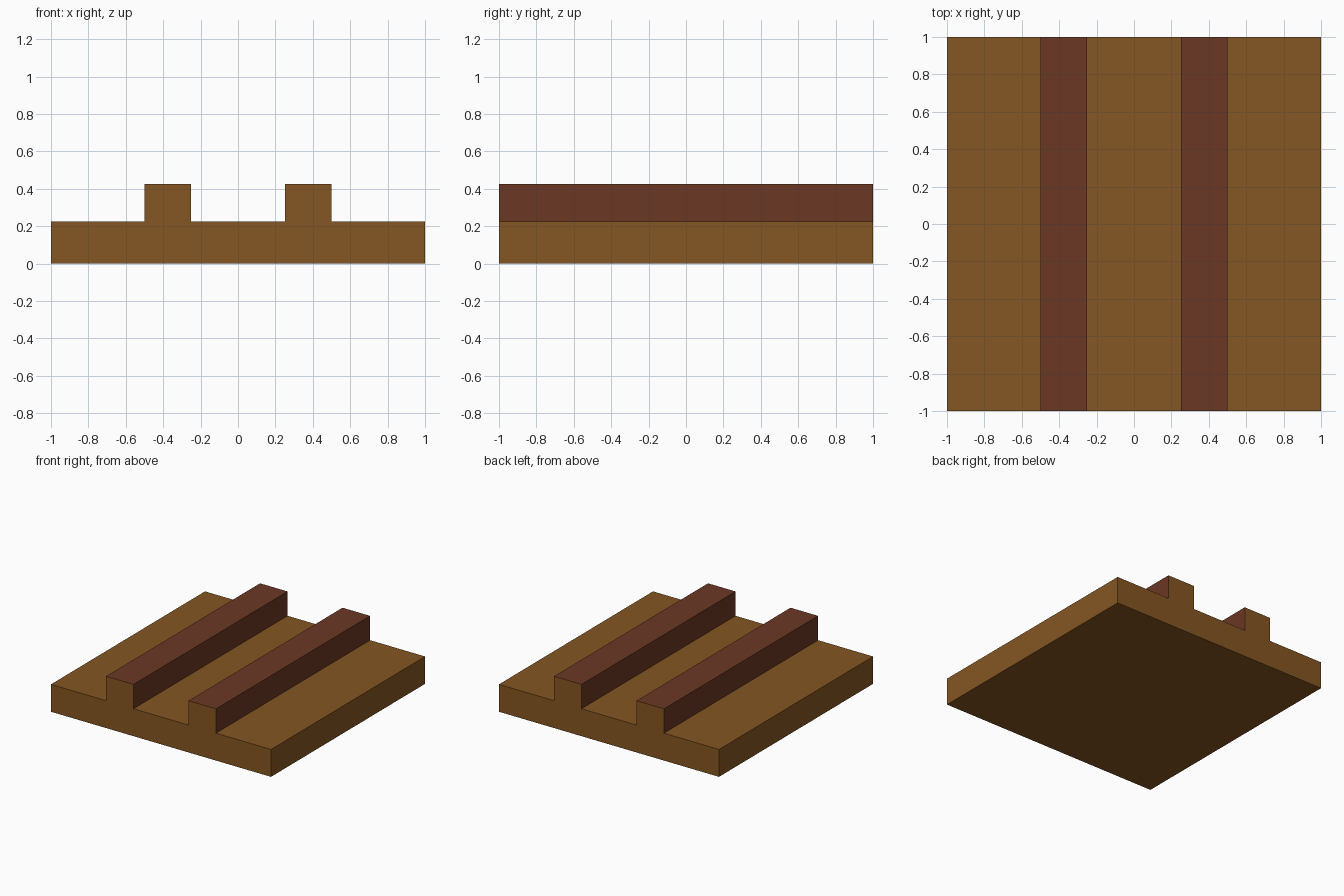
import bpy
import bmesh

cube = bpy.data.objects.get("Cube")
if cube:
    bpy.data.objects.remove(cube, do_unlink=True)


def make_material(name, color):
    mat = bpy.data.materials.new(name)
    mat.use_nodes = True
    mat.diffuse_color = color
    mat.node_tree.nodes["Principled BSDF"].inputs["Base Color"].default_value = color
    return mat


tan_wood = make_material("tan wood", (0.235, 0.093, 0.016, 1))
dark_wood = make_material("dark wood", (0.147, 0.040, 0.018, 1))

BOARD_TOP, RAIL_TOP = 0.225, 0.425
RAIL_INNER, RAIL_OUTER = 0.25, 0.5

# Half cross-section from the middle to the right edge, then mirrored
half = [(RAIL_INNER, BOARD_TOP), (RAIL_INNER, RAIL_TOP), (RAIL_OUTER, RAIL_TOP),
        (RAIL_OUTER, BOARD_TOP), (1, BOARD_TOP), (1, 0)]
profile = half + [(-x, z) for x, z in reversed(half)]

# Board with two rails, extruded front to back
bm = bmesh.new()
front = bm.faces.new([bm.verts.new((x, -1, z)) for x, z in profile])
extruded = bmesh.ops.extrude_face_region(bm, geom=[front], use_keep_orig=True)
back_verts = [v for v in extruded["geom"] if isinstance(v, bmesh.types.BMVert)]
bmesh.ops.translate(bm, verts=back_verts, vec=(0, 2, 0))
bmesh.ops.recalc_face_normals(bm, faces=bm.faces)

# Rail tops and sides are dark; the cut ends stay tan
for face in bm.faces:
    above_board = face.calc_center_median().z > BOARD_TOP + 0.01
    face.material_index = int(above_board and abs(face.normal.y) < 0.5)

mesh = bpy.data.meshes.new("railed_board")
bm.to_mesh(mesh)
bm.free()
mesh.materials.append(tan_wood)
mesh.materials.append(dark_wood)
board = bpy.data.objects.new("railed_board", mesh)
bpy.context.collection.objects.link(board)
